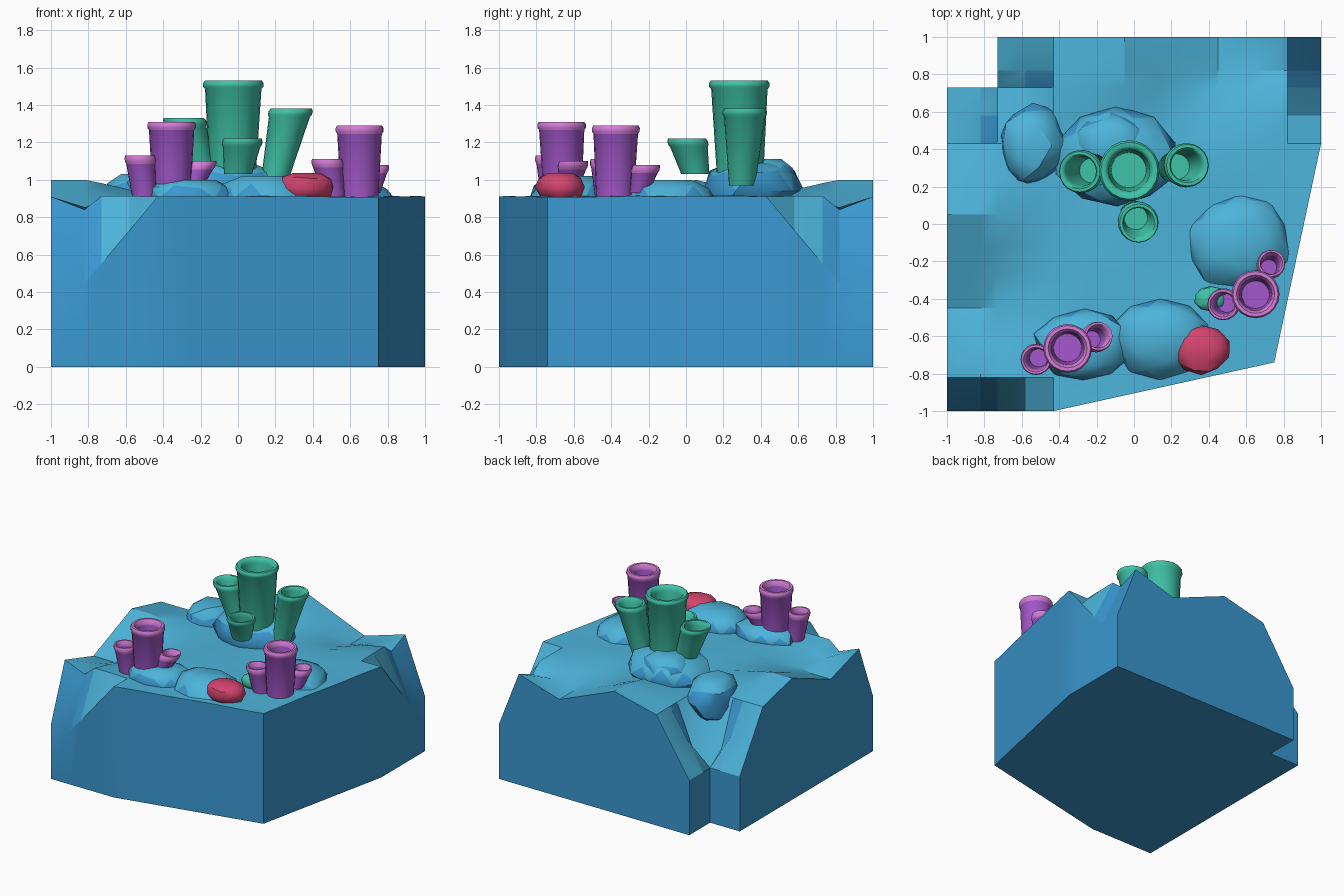
import bpy, bmesh, math, random
from mathutils import Vector

if "Cube" in bpy.data.objects:
    bpy.data.objects.remove(bpy.data.objects["Cube"])


def material(name, r, g, b):
    m = bpy.data.materials.new(name)
    lin = [((c / 255 + 0.055) / 1.055) ** 2.4 for c in (r, g, b)]
    m.diffuse_color = (*lin, 1)
    m.use_nodes = True
    m.node_tree.nodes["Principled BSDF"].inputs["Base Color"].default_value = m.diffuse_color
    return m


CYAN = material("sea_floor_cyan", 77, 180, 219)
BLUE = material("cliff_blue", 58, 152, 208)
GREEN = material("coral_green", 63, 196, 168)
PURPLE = material("coral_purple", 164, 88, 204)
PINK = material("rim_pink", 214, 126, 218)
RED = material("stone_crimson", 212, 68, 112)


def finish(bm, name, mats, angle=30):
    bmesh.ops.recalc_face_normals(bm, faces=bm.faces)
    me = bpy.data.meshes.new(name)
    if mats[0] is CYAN:  # upward faces cyan, steep faces blue
        bm.normal_update()
        for f in bm.faces:
            f.material_index = 0 if f.normal.z > 0.45 else 1
    bm.to_mesh(me)
    bm.free()
    for m in mats:
        me.materials.append(m)
    ob = bpy.data.objects.new(name, me)
    bpy.context.collection.objects.link(ob)
    bpy.ops.object.select_all(action="DESELECT")
    ob.select_set(True)
    bpy.context.view_layer.objects.active = ob
    bpy.ops.object.shade_smooth_by_angle(angle=math.radians(angle))
    return ob


# --- Terrain block: height grid, clipped outline, walls dropped to the ground
RIDGE = [(-0.73, 0.45), (-0.43, 0.91), (-0.05, 1.0), (0.45, 0.8), (0.82, 0.91), (1, 0.45)]


def ridge(t):
    if t <= RIDGE[0][0]:
        return RIDGE[0][1]
    for (a, za), (b, zb) in zip(RIDGE, RIDGE[1:]):
        if t <= b:
            return za + (zb - za) * (t - a) / (b - a)
    return RIDGE[-1][1]


def height(x, y):
    if x < -0.815 and y < -0.815 and x > -0.9 and y > -0.9:
        return 0.84
    if x > 0.815 and x < 0.9 and y > 0.815 and y < 0.9:
        return 0.84
    if x < -0.815:
        return ridge(-y)
    if y > 0.815:
        return ridge(x)
    wl = max(0, 1 - (x + 0.82) / 0.39)
    wb = max(0, 1 - (0.82 - y) / 0.39)
    z = 0.91 + wl * (ridge(-y) - 0.91) + wb * (ridge(x) - 0.91)
    return max(0.45, z + 0.008 * math.sin(7 * x) * math.sin(7 * y))


xs = [-1, -0.82, -0.73, -0.58, -0.43, -0.24, -0.05, 0.12, 0.28, 0.45, 0.63, 0.82, 1]
ys = [-v for v in reversed(xs)]
bm = bmesh.new()
grid = [[bm.verts.new((x, y, height(x, y))) for y in ys] for x in xs]
for i in range(len(xs) - 1):
    for j in range(len(ys) - 1):
        if xs[i + 1] < -0.72 and ys[j] > 0.72:  # back left notch
            continue
        bm.faces.new((grid[i][j], grid[i + 1][j], grid[i + 1][j + 1], grid[i][j + 1]))
for (ax, ay), (bx, by) in (((-0.43, -1), (0.75, -0.74)), ((0.75, -0.74), (1, 0.43))):
    bmesh.ops.bisect_plane(bm, geom=bm.verts[:] + bm.edges[:] + bm.faces[:], dist=1e-5,
                           plane_co=(ax, ay, 0), plane_no=(by - ay, ax - bx, 0),
                           clear_outer=True)
bmesh.ops.delete(bm, geom=[v for v in bm.verts if not v.link_faces], context="VERTS")
rim = [e for e in bm.edges if e.is_boundary]
low = bmesh.ops.extrude_edge_only(bm, edges=rim)["geom"]
for v in low:
    if isinstance(v, bmesh.types.BMVert):
        v.co.z = 0
bmesh.ops.holes_fill(bm, edges=[e for e in bm.edges if e.is_boundary], sides=0)
finish(bm, "reef_block", [CYAN, BLUE], 25)


# --- Rocks: lumpy faceted blobs
def rock(name, center, radii, seed, mats=(CYAN, BLUE), rough=0.1, flat=0.75):
    rnd = random.Random(seed)
    b = bmesh.new()
    bmesh.ops.create_icosphere(b, subdivisions=2, radius=1)
    for v in b.verts:
        co = v.co * (1 + rnd.uniform(-rough, rough * 0.6))
        co.z = max(-flat, min(flat, co.z)) / flat
        v.co = Vector(center) + Vector([c * r for c, r in zip(co, radii)])
    finish(b, name, list(mats), 35)


rock("back_rock", (-0.09, 0.35, 0.94), (0.33, 0.27, 0.15), 3)
rock("back_rock_peak", (-0.13, 0.42, 1.0), (0.2, 0.18, 0.11), 8)
rock("left_rock", (-0.54, 0.42, 0.87), (0.19, 0.22, 0.16), 5)
rock("right_rock", (0.56, -0.1, 0.89), (0.29, 0.27, 0.11), 7)
rock("front_rock_left", (-0.27, -0.65, 0.9), (0.27, 0.2, 0.1), 11)
rock("front_rock_right", (0.14, -0.61, 0.9), (0.27, 0.22, 0.12), 13)
rock("crimson_stone", (0.36, -0.67, 0.96), (0.155, 0.135, 0.075), 4, (RED,), 0.06)
rock("green_stone", (0.41, -0.4, 0.95), (0.09, 0.07, 0.05), 6, (GREEN,), 0.05)


# --- Tube corals: leaning hollow tubes with a rounded lip
def tube(name, base, rb, top, rt, mats, segs=20):
    base, top = Vector(base), Vector(top)
    h = top.z - base.z
    profile = [(rb, h), (rt * 0.93, 0.045), (rt, 0.032), (rt, 0.014), (rt * 0.94, 0),
               (rt * 0.8, 0), (rt * 0.72, 0.014), (rt * 0.68, 0.04), (rt * 0.58, h * 0.6)]
    b = bmesh.new()
    rings = []
    for r, drop in profile:
        c = top.lerp(base, drop / h)
        rings.append([b.verts.new((c.x + r * math.cos(2 * math.pi * k / segs),
                                   c.y + r * math.sin(2 * math.pi * k / segs), c.z))
                      for k in range(segs)])
    for i, (lo, hi) in enumerate(zip(rings, rings[1:])):
        for k in range(segs):
            n = (k + 1) % segs
            f = b.faces.new((lo[k], lo[n], hi[n], hi[k]))
            f.material_index = 1 if len(mats) > 1 and 1 <= i <= 6 else 0
    b.faces.new(rings[0])
    b.faces.new(rings[-1])
    finish(b, name, mats, 50)


G, P = [GREEN], [PURPLE, PINK]
tube("green_tube_tall", (-0.03, 0.29, 0.95), 0.12, (-0.025, 0.285, 1.53), 0.162, G)
tube("green_tube_left", (-0.18, 0.29, 0.98), 0.075, (-0.29, 0.28, 1.33), 0.115, G)
tube("green_tube_right", (0.19, 0.3, 0.97), 0.07, (0.285, 0.315, 1.38), 0.118, G)
tube("green_tube_front", (0.0, 0.05, 1.03), 0.075, (0.025, 0.005, 1.22), 0.108, G)
tube("purple_tube_left_main", (-0.355, -0.66, 0.9), 0.1, (-0.355, -0.665, 1.31), 0.13, P)
tube("purple_tube_left_outer", (-0.5, -0.71, 0.9), 0.065, (-0.525, -0.725, 1.13), 0.083, P)
tube("purple_tube_left_inner", (-0.25, -0.63, 0.95), 0.055, (-0.19, -0.6, 1.1), 0.08, P)
tube("purple_tube_right_main", (0.65, -0.38, 0.9), 0.1, (0.65, -0.375, 1.29), 0.128, P)
tube("purple_tube_right_inner", (0.51, -0.42, 0.9), 0.065, (0.475, -0.43, 1.11), 0.085, P)
tube("purple_tube_right_outer", (0.71, -0.25, 0.93), 0.05, (0.735, -0.21, 1.08), 0.075, P)
